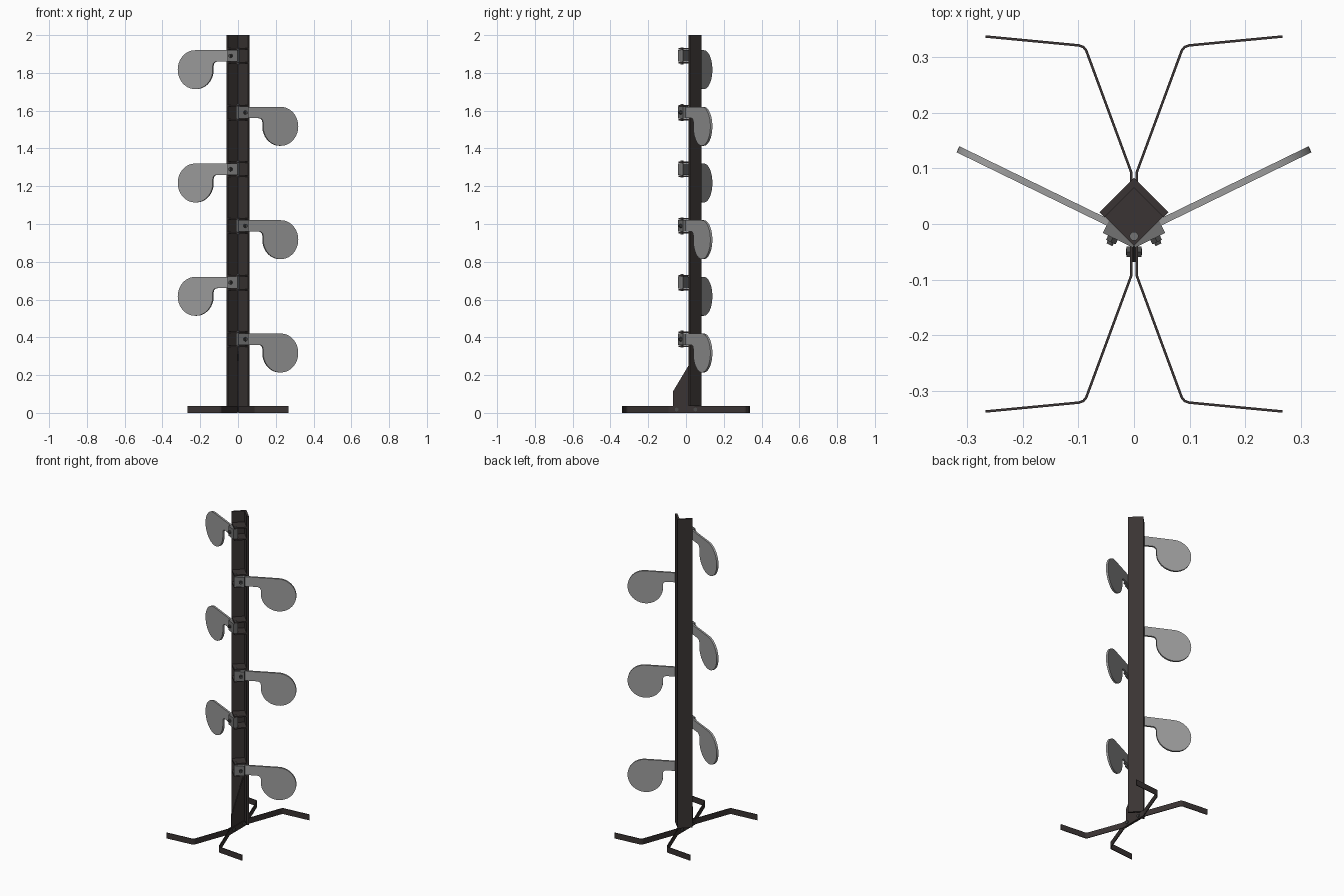
import bpy, bmesh, math
from mathutils import Matrix, Vector

cube = bpy.data.objects.get("Cube")
if cube:
    bpy.data.objects.remove(cube)


def material(name, rgb):
    m = bpy.data.materials.new(name)
    m.use_nodes = True
    m.diffuse_color = (*rgb, 1)
    m.node_tree.nodes["Principled BSDF"].inputs["Base Color"].default_value = (*rgb, 1)
    return m


DARK = material("dark brown steel", (0.042, 0.034, 0.033))
PLATE = material("target grey", (0.33, 0.33, 0.33))
BRACKET = material("bracket grey", (0.17, 0.17, 0.17))
BOLT = material("bolt grey", (0.07, 0.07, 0.07))


def finish(name, bm, mat, matrix=None, smooth=False):
    if matrix:
        bmesh.ops.transform(bm, matrix=matrix, verts=bm.verts)
    bmesh.ops.recalc_face_normals(bm, faces=bm.faces)
    mesh = bpy.data.meshes.new(name)
    bm.to_mesh(mesh)
    bm.free()
    mesh.materials.append(mat)
    ob = bpy.data.objects.new(name, mesh)
    bpy.context.collection.objects.link(ob)
    if smooth:
        bpy.ops.object.select_all(action="DESELECT")
        ob.select_set(True)
        bpy.context.view_layer.objects.active = ob
        bpy.ops.object.shade_smooth_by_angle()
    return ob


def prism(name, pts, low, high, mat, matrix=None, smooth=False):
    """Extrude a flat outline from low to high along its third axis."""
    bm = bmesh.new()
    face = bm.faces.new([bm.verts.new((a, b, low)) for a, b in pts])
    ext = bmesh.ops.extrude_face_region(bm, geom=[face])["geom"]
    moved = [v for v in ext if isinstance(v, bmesh.types.BMVert)]
    bmesh.ops.translate(bm, vec=(0, 0, high - low), verts=moved)
    return finish(name, bm, mat, matrix, smooth)


def rod(name, centre, axis, radius, length, mat, sides=20):
    bm = bmesh.new()
    bmesh.ops.create_cone(bm, cap_ends=True, segments=sides, radius1=radius,
                          radius2=radius, depth=length)
    turn = Vector(axis).to_track_quat("Z", "Y").to_matrix().to_4x4()
    return finish(name, bm, mat, Matrix.Translation(centre) @ turn, sides > 6)


def arc(cx, cy, r, start, end, n):
    return [(cx + r * math.cos(math.radians(start + (end - start) * i / n)),
             cy + r * math.sin(math.radians(start + (end - start) * i / n)))
            for i in range(n + 1)]


# Angle-iron post, open to the front
post = [(0, 0.083), (0.062, 0.021), (0.053, 0.012), (0, 0.065),
        (-0.053, 0.012), (-0.062, 0.021)]
prism("post", post, 0.036, 2.0, DARK)

# Upright gusset between the two feet
side_plane = Matrix(((0, 0, 1, 0), (1, 0, 0, 0), (0, 1, 0, 0), (0, 0, 0, 1)))
gusset = [(-0.068, 0.002), (-0.068, 0.115), (0.01, 0.245), (0.065, 0.33),
          (0.065, 0.002)]
prism("gusset", gusset, -0.003, 0.003, DARK, side_plane)

# Bent strip feet, mirrored left and right
half = [(0.005, 0.093), (0.083, 0.304), (0.086, 0.312), (0.091, 0.318),
        (0.099, 0.321), (0.267, 0.337)]
path = [(x, -y) for x, y in reversed(half)] + half
for side, label in ((1, "left"), (-1, "right")):
    bm = bmesh.new()
    rows = [[bm.verts.new((side * x, y, z)) for z in (0, 0.036)] for x, y in path]
    for a, b in zip(rows, rows[1:]):
        bm.faces.new((a[0], b[0], b[1], a[1]))
    foot = finish(label + "_foot", bm, DARK)
    mod = foot.modifiers.new("thickness", "SOLIDIFY")
    mod.thickness = 0.0045
    mod.offset = 0

# Foot bolts with heads
for y in (-0.05, 0.05):
    rod("foot_bolt", (0, y, 0.018), (1, 0, 0), 0.006, 0.028, BOLT)
    for side in (-1, 1):
        rod("foot_bolt_head", (side * 0.0105, y, 0.018), (1, 0, 0), 0.011, 0.006, BOLT, 6)

# Paddle outline: arm, fillet and round disc, in arm length and height
R, REACH, HALF_ARM = 0.103, 0.249, 0.03
DISC = HALF_ARM - R
paddle = [(0, HALF_ARM), (0, -HALF_ARM)]
paddle += arc(REACH - R - 0.022, -HALF_ARM - 0.022, 0.022, 90, 0, 6)
paddle += arc(REACH, DISC, R, 180, 450, 42)

diamond = [(0, 0.065), (0.052, 0.013), (0, -0.039), (-0.052, 0.013)]
tilt = math.radians(26)
c, s = math.cos(tilt), math.sin(tilt)

for i in range(6):
    z = 1.89 - 0.3 * i
    side = -1 if i % 2 == 0 else 1
    # Local axes: along the arm, up, and toward the front
    frame = Matrix(((side * c, 0, side * s, 0), (s, 0, -c, -0.02),
                    (0, 1, 0, z), (0, 0, 0, 1)))
    prism("paddle", paddle, -0.006, 0.006, PLATE, frame, True)

    # Hinge block with its bolt
    block = [(-0.008, -0.031), (0.052, -0.031), (0.052, 0.031), (-0.008, 0.031)]
    prism("hinge_block", block, -0.008, 0.021, BRACKET, frame)
    front = frame.to_3x3() @ Vector((0, 0, 1))
    rod("hinge_bolt", frame @ Vector((0.032, 0, 0.025)), front, 0.011, 0.009, BOLT, 6)
    rod("hinge_bolt_tip", frame @ Vector((0.032, 0, 0.03)), front, 0.006, 0.01, BOLT)

    # Shelves and pin that hold the hinge
    for dz in (-0.037, 0.037):
        prism("hinge_shelf", diamond, z + dz - 0.004, z + dz + 0.004, DARK)
    rod("hinge_pin", (0, -0.022, z), (0, 0, 1), 0.008, 0.09, BRACKET)
